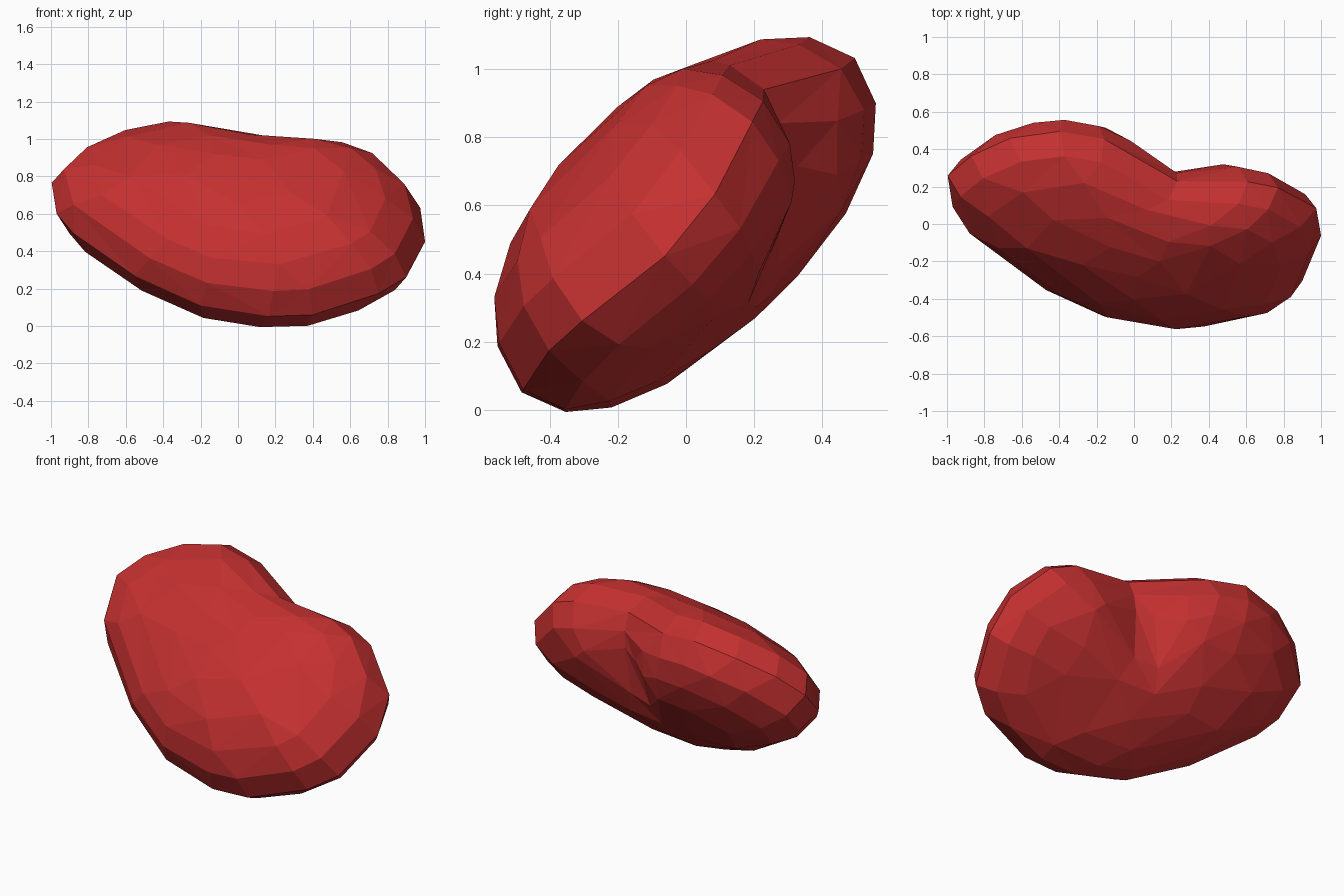
import bpy, bmesh, math
from mathutils import Vector

if "Cube" in bpy.data.objects:
    bpy.data.objects.remove(bpy.data.objects["Cube"])

# Kidney outline of the bean in its own tilted plane:
# (x, up-slope distance, how far the rim leans to the front)
OUTLINE = [(-1, .70, -.05), (-.96, .785, -.05), (-.87, .885, -.04), (-.73, .98, -.04),
           (-.58, 1.045, -.04), (-.4, 1.08, -.03), (-.2, 1.04, -.02), (-.02, .955, .01),
           (.15, .86, .07), (.28, .82, .10), (.45, .81, .09), (.61, .80, .07),
           (.77, .735, .05), (.91, .59, .01), (.98, .49, -.03), (1, .35, -.04),
           (.98, .19, -.04), (.9, -.03, -.01), (.78, -.14, 0), (.62, -.22, -.02),
           (.4, -.295, -.03), (.2, -.305, -.03), (0, -.27, -.04), (-.2, -.215, -.04),
           (-.45, -.06, -.04), (-.65, .105, -.05), (-.88, .34, -.05), (-.97, .49, -.05)]
CENTRE = Vector((.02, .36))
MID, HALF = .41, .35            # middle and half of the thickness
RINGS = [.28, .56, .78, .93]    # inner rings, as a share of the outline
DENT = Vector((.2, .64))        # hollow on the back below the notch


def place(p, n):
    """Tilt a point of the bean plane by 45 degrees; n is the thickness direction."""
    r = math.sqrt(.5)
    return Vector((p.x, (p.y - n) * r, (p.y + n) * r))


def surface(x, v, lean, s, side):
    """Point at share s of the way to the rim, on the front (1) or back (-1)."""
    p = CENTRE + (Vector((x, v)) - CENTRE) * s
    n = MID + HALF * (1 - s ** 2.3) ** .5 * side + lean * s * s
    n += .09 * p.x * (1 - s * s)                                  # slight twist
    if side < 0:
        n += .09 * math.exp(-((p - DENT).length / .2) ** 2)       # hollow
    return place(p, n)


bm = bmesh.new()


def ring(s, side):
    return [bm.verts.new(surface(*o, s, side)) for o in OUTLINE]


# Two domed faces joined at a shared rim
N = len(OUTLINE)
rim = ring(1, 0)
for side in (1, -1):
    pole = bm.verts.new(surface(*OUTLINE[0], 0, side))
    rows = [ring(s, side) for s in RINGS] + [rim]
    for i in range(N):
        j = (i + 1) % N
        bm.faces.new((pole, rows[0][i], rows[0][j]))
        for a, b in zip(rows, rows[1:]):
            bm.faces.new((a[i], b[i], b[j], a[j]))
bmesh.ops.recalc_face_normals(bm, faces=bm.faces)
bmesh.ops.triangulate(bm, faces=bm.faces)

mesh = bpy.data.meshes.new("bean")
bm.to_mesh(mesh)
bm.free()
bean = bpy.data.objects.new("bean", mesh)
bpy.context.collection.objects.link(bean)

# Irregular low-poly facets
dec = bean.modifiers.new("facets", 'DECIMATE')
dec.ratio = .45

red = bpy.data.materials.new("bean_red")
red.diffuse_color = (.56, .03, .03, 1)
red.use_nodes = True
red.node_tree.nodes["Principled BSDF"].inputs["Base Color"].default_value = red.diffuse_color
mesh.materials.append(red)
